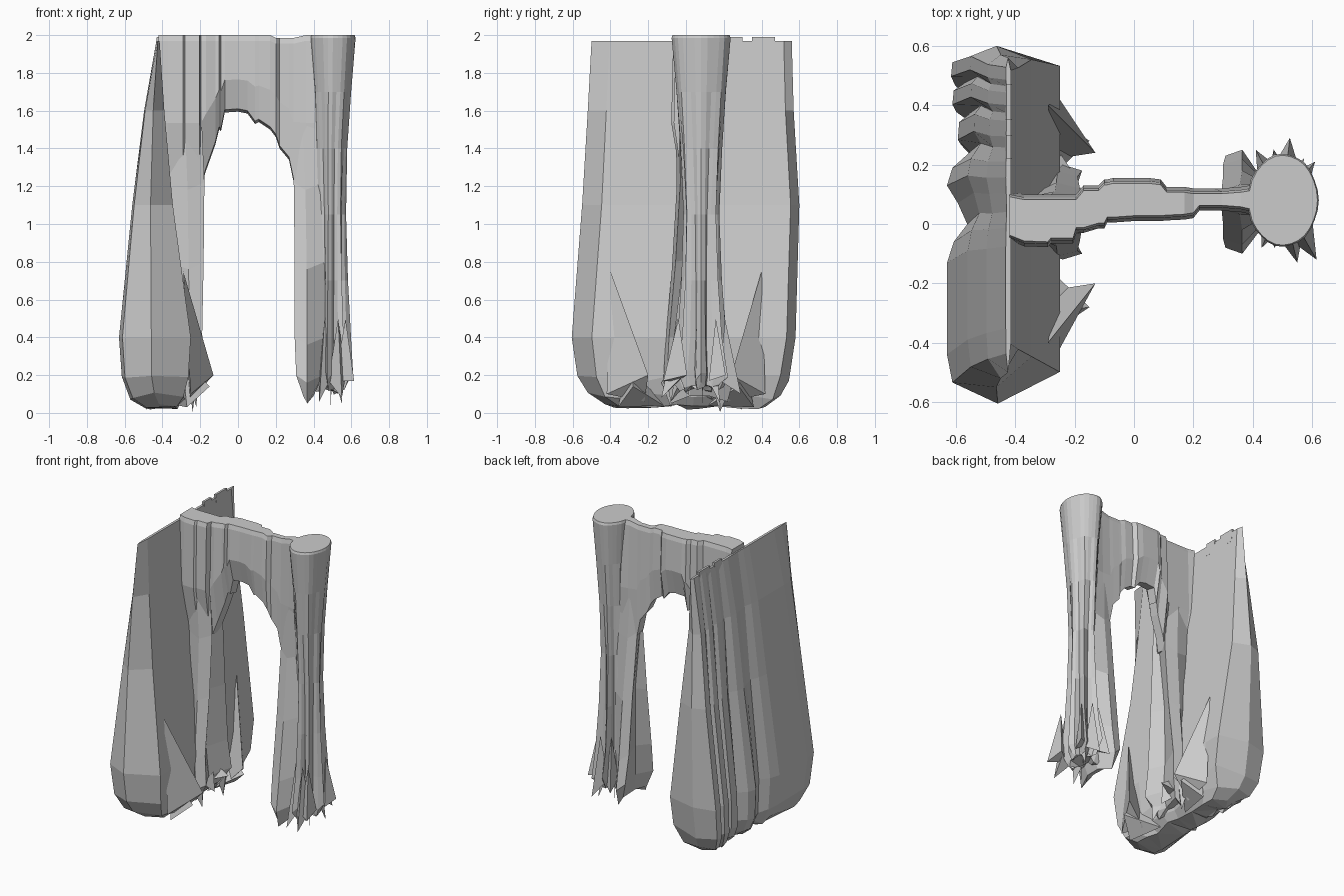
import bpy, bmesh, math, random

random.seed(4)


def finish(name, bm):
    bmesh.ops.recalc_face_normals(bm, faces=bm.faces)
    mesh = bpy.data.meshes.new(name)
    bm.to_mesh(mesh)
    bm.free()
    ob = bpy.data.objects.new(name, mesh)
    bpy.context.collection.objects.link(ob)
    return ob


def loft(name, rings):
    """Closed skin through rings that share a point count."""
    bm = bmesh.new()
    rows = [[bm.verts.new(p) for p in ring] for ring in rings]
    n = len(rows[0])
    for a, b in zip(rows, rows[1:]):
        for i in range(n):
            j = (i + 1) % n
            bm.faces.new((a[i], a[j], b[j], b[i]))
    caps = [bm.faces.new(rows[0]), bm.faces.new(rows[-1])]
    bmesh.ops.triangulate(bm, faces=caps)
    return finish(name, bm)


def flap(name, pts):
    """Pointed fold of cloth: a tetrahedron."""
    bm = bmesh.new()
    v = [bm.verts.new(p) for p in pts]
    for a, b, c in ((0, 1, 2), (0, 2, 3), (0, 3, 1), (1, 3, 2)):
        bm.faces.new((v[a], v[b], v[c]))
    return finish(name, bm)


def jit(s):
    return random.uniform(-s, s)


# Left wall: wedge draped from a thin crest, outer side pleated
# pleat profile: (fraction front to back, notch depth 0..1)
pleats = [(.06, .08), (.14, 0), (.40, 0), (.46, .10), (.51, .30), (.57, .16), (.62, .0),
          (.67, .08), (.715, .34), (.75, .16), (.80, .18), (.825, .34), (.85, .08),
          (.89, .10), (.91, .25), (.93, .06), (.97, .08)]
# z, outer x, inner x, front y, back y
wall = [(1.97, -.432, -.415, -.50, .56), (1.6, -.497, -.39, -.52, .57),
        (1.1, -.56, -.345, -.55, .60), (.4, -.63, -.25, -.605, .58),
        (.18, -.615, -.265, -.575, .545), (.09, -.57, -.29, -.52, .50),
        (.035, -.49, -.33, -.43, .42)]
rings = []
for z, xo, xi, yf, yb in wall:
    w, ln = xi - xo, yb - yf
    low = .02 if z < .2 else 0
    r = [(xo + .45 * w, yf, z + jit(low))]
    r += [(xo + d * w * .6, yf + f * ln, z + jit(low)) for f, d in pleats]
    r += [(xo + .45 * w, yb, z + jit(low))]
    r += [(xi + jit(low * .7), yf + f * ln, z + jit(low))
          for f in (.96, .85, .7, .55, .45, .3, .2, .09)]
    rings.append(r)
loft("left_wall", rings)

# Ragged crest bits on the back of the wall
for y0, y1 in ((.22, .30), (.35, .47)):
    loft("crest_fold", [[(x, y0 + k, z) for x, z in
                         ((-.436, 1.9), (-.41, 1.9), (-.415, 1.99), (-.43, 1.99))]
                        for k in (0, y1 - y0)])

# Pointed flaps along the inside foot of the wall
for s in (-1, 1):
    flap("wall_flap", [(-.29, s * .40, .75), (-.25, s * .42, .1),
                       (-.13, s * .24 + .04 * (s < 0), .2), (-.26, s * .22, .06)])
    flap("foot_flap", [(-.3, s * .3, .3), (-.27, s * .36, .03),
                       (-.15, s * .28, .14), (-.32, s * .12, .04)])

# Bridge: hanging band with an arched lower edge
# x, front y, back y, lower z
band = [(-.42, -.045, .10, 1.2), (-.37, -.065, .09, 1.2), (-.29, -.068, .09, 1.2),
        (-.28, -.055, .09, 1.2), (-.205, -.055, .09, 1.2), (-.195, -.02, .09, 1.2),
        (-.17, -.02, .12, 1.28), (-.12, -.005, .12, 1.42), (-.10, -.005, .14, 1.50),
        (-.09, .015, .14, 1.49), (-.07, .015, .145, 1.59), (0, .02, .145, 1.595),
        (.05, .02, .145, 1.585), (.09, .02, .14, 1.53), (.11, .022, .115, 1.54),
        (.17, .025, .115, 1.50), (.20, .03, .11, 1.46), (.22, .055, .11, 1.40),
        (.27, .055, .11, 1.34), (.295, .055, .11, 1.22), (.36, .05, .115, 1.2),
        (.45, .03, .13, 1.2)]
rings = []
for x, a, b, zb in band:
    top = 1.985 if .19 < x < .3 else 2.0
    m = (a + b) / 2
    zm = zb + (top - zb) * .42
    rings.append([(x, a + .008, top), (x, a, top - .03), (x, a - .01, zm), (x, m - .035, zb + .015),
                  (x, m + .035, zb), (x, b + .01, zm), (x, b, top - .03), (x, b - .008, top)])
loft("arch_bridge", rings)


# Inner legs: curtain hanging below both ends of the bridge
def leg(name, levels, sign):
    rings = []
    for z, xe, xw, y0, y1 in levels:   # xe: edge facing the opening, xw: far edge
        m, w = (y0 + y1) / 2, xw - xe
        fold = .25 if z < 1 else .1
        rings.append([(xe, y0 + .02, z), (xe + .35 * w * fold * 4, m - .03, z + .01),
                      (xe, y1 - .02, z + .02), (xe + .4 * w, y1, z - .03),
                      (xw, m + .05, z), (xw, m - .05, z), (xe + .4 * w, y0, z - .04)])
    return loft(name, rings)


leg("left_leg", [(1.75, -.20, -.42, -.055, .09), (1.22, -.178, -.40, -.05, .11),
                 (.8, -.182, -.38, -.075, .14), (.4, -.19, -.36, -.11, .18),
                 (.2, -.175, -.34, -.12, .20), (.1, -.24, -.32, -.08, .14)], -1)
leg("right_leg", [(1.7, .27, .44, .05, .115), (1.22, .295, .45, .03, .135),
                  (.8, .30, .46, -.02, .18), (.4, .30, .46, -.07, .22),
                  (.2, .308, .45, -.10, .25), (.09, .345, .40, -.08, .22)], 1)

# Right column: round top gathering into a narrow waist, pleats flaring at the foot
# z, centre x, radius x, radius y, pleat depth
col = [(2.0, .502, .116, .152, .01), (1.985, .502, .121, .158, .02),
       (1.7, .50, .100, .135, .07), (1.4, .495, .085, .115, .14),
       (1.05, .495, .080, .100, .24), (.7, .495, .093, .115, .40),
       (.4, .495, .112, .140, .50), (.2, .497, .122, .180, .52), (.13, .497, .09, .125, .45)]
N = 28
amp = [random.uniform(.8, 1.05) for _ in range(N)]
rings = []
for z, cx, rx, ry, d in col:
    r = []
    for i in range(N):
        t = 2 * math.pi * i / N
        tip = (1, .55, 0, .55)[i % 4]
        k = (1 - d * tip) * (1 - d * (1 - amp[i]))
        dz = jit(.035) if z < .3 else 0
        r.append((cx + rx * k * math.cos(t + .45), .08 + ry * k * math.sin(t + .45), z + dz))
    rings.append(r)
loft("right_column", rings)

# Spikes of cloth around the foot of the column
for x, y, z in ((.615, -.12, .17), (.55, -.13, .08), (.525, .29, .1), (.41, .25, .14),
                (.43, -.08, .06), (.61, .21, .2), (.49, .09, .02), (.55, .18, .05)):
    dx, dy = x - .5, y - .08
    flap("foot_spike", [(x, y, z), (.5 + dx * .5 - dy * .22, .08 + dy * .5 + dx * .22, .2),
                        (.5 + dx * .5 + dy * .22, .08 + dy * .5 - dx * .22, .17),
                        (.5 + dx * .6, .08 + dy * .6, .5)])

# Spikes under the inside foot of the left leg
for x, y, z in ((-.24, .18, .005), (-.2, .03, .1), (-.22, -.08, .03), (-.14, .1, .2)):
    flap("leg_spike", [(x, y, z), (-.26, y - .05, .16), (-.25, y + .06, .14), (-.21, y, .24)])
